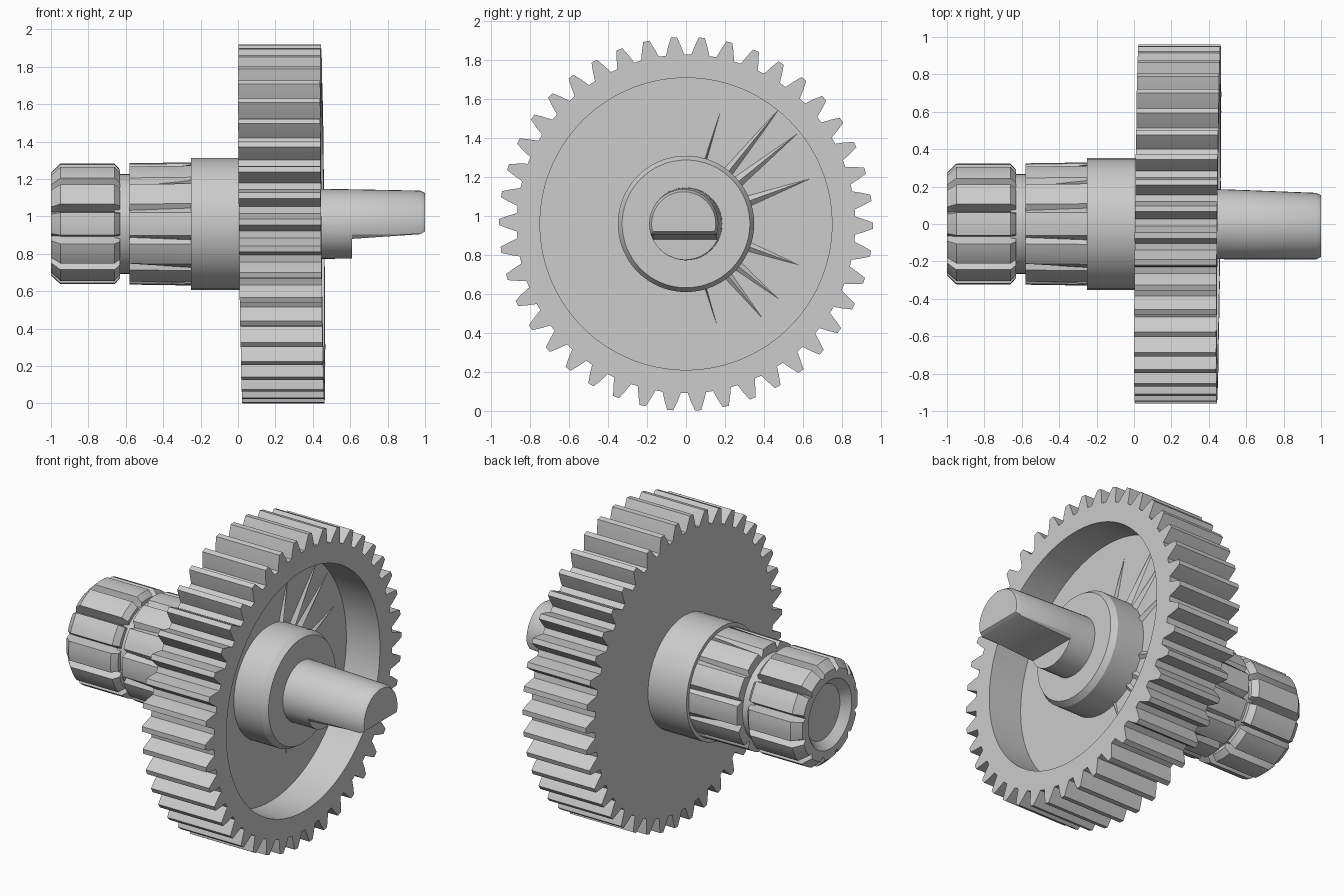
import bpy, bmesh, math

if "Cube" in bpy.data.objects:
    bpy.data.objects.remove(bpy.data.objects["Cube"])

CZ = 0.96  # height of the shaft axis

grey = bpy.data.materials.new("plain grey")
grey.diffuse_color = (0.6, 0.6, 0.6, 1)
grey.use_nodes = True
grey.node_tree.nodes["Principled BSDF"].inputs["Base Color"].default_value = grey.diffuse_color


def finish(bm, name, angle=30):
    bmesh.ops.remove_doubles(bm, verts=bm.verts, dist=0.0004)
    bmesh.ops.recalc_face_normals(bm, faces=bm.faces)
    mesh = bpy.data.meshes.new(name)
    bm.to_mesh(mesh)
    bm.free()
    mesh.materials.append(grey)
    ob = bpy.data.objects.new(name, mesh)
    bpy.context.collection.objects.link(ob)
    bpy.ops.object.select_all(action='DESELECT')
    ob.select_set(True)
    bpy.context.view_layer.objects.active = ob
    bpy.ops.object.shade_smooth_by_angle(angle=math.radians(angle))
    return ob


def toothed(count, steps, start=0.0):
    """Angles around the axis with a 0..1 tooth height; steps are fractions of one pitch."""
    pitch = math.tau / count
    return [(start + (i + f) * pitch, h) for i in range(count) for f, h in steps]


def round_profile(n=36):
    return [(i * math.tau / n, 0) for i in range(n)]


def loft(name, profile, sections, skew=0.0, lean=0.0, angle=30):
    """Sections are (x, root radius, tip radius, optional flat height)."""
    bm = bmesh.new()
    rings = []
    for x, root, tip, *cut in sections:
        ring = []
        for a, h in profile:
            r = root + (tip - root) * h
            y, z = r * math.cos(a), r * math.sin(a)
            if cut:
                z = max(z, cut[0])
            y += lean * (x - 0.4)
            ring.append(bm.verts.new((x + skew * (y - z), y, z + CZ)))
        rings.append(ring)
    n = len(profile)
    for p, q in zip(rings, rings[1:]):
        for i in range(n):
            j = (i + 1) % n
            bm.faces.new((p[i], p[j], q[j], q[i]))
    bm.faces.new(rings[0])
    bm.faces.new(rings[-1])
    return finish(bm, name, angle)


# large gear: toothed rim, dished right side and central hub
gear_teeth = toothed(42, [(-0.36, 0), (-0.24, 0.5), (-0.11, 1), (0.11, 1), (0.24, 0.5), (0.36, 0)], -0.01)
loft("large_gear", gear_teeth, [
    (0.014, 0.87, 0.96), (0.453, 0.87, 0.96),
    (0.453, 0.75, 0.75), (0.22, 0.75, 0.75),
    (0.22, 0.35, 0.35), (0.41, 0.35, 0.35), (0.445, 0.328, 0.328),
], skew=0.01)

# low tapering ribs on the dished web
for k, (deg, reach, half) in enumerate([(20, 0.73, 0.035), (39, 0.74, 0.035),
                                        (51, 0.76, 0.03), (73, 0.61, 0.006)]):
    for side in (1, -1):
        a = math.radians(deg * side)
        c, s = math.cos(a), math.sin(a)
        bm = bmesh.new()
        v = [bm.verts.new((x, r * c - t * s, r * s + t * c + CZ)) for x, r, t in (
            (0.216, 0.33, half), (0.216, 0.33, -half), (0.245, 0.33, 0), (0.221, reach, 0))]
        for f in ((0, 1, 2), (0, 1, 3), (1, 2, 3), (2, 0, 3)):
            bm.faces.new([v[i] for i in f])
        finish(bm, "web_rib_%d_%s" % (k + 1, "upper" if side > 0 else "lower"))

# plain collar beside the gear
loft("collar", round_profile(), [(-0.25, 0.353, 0.353), (0.02, 0.353, 0.353)])

# sleeve with tooth grooves that fade out towards the collar
pinion_teeth = toothed(12, [(-0.5, 0), (-0.36, 1), (-0.12, 1), (0.12, 1), (0.36, 1)])
loft("grooved_sleeve", pinion_teeth, [
    (-0.58, 0.28, 0.325), (-0.24, 0.33, 0.33)])

# neck between sleeve and pinion
loft("neck", round_profile(), [(-0.66, 0.268, 0.268), (-0.56, 0.268, 0.268)])

# small pinion with chamfered ends and a shallow hollow left face
loft("pinion", pinion_teeth, [
    (-0.94, 0.10, 0.10), (-0.95, 0.17, 0.17), (-1.0, 0.215, 0.215),
    (-1.0, 0.25, 0.275), (-0.95, 0.255, 0.323),
    (-0.66, 0.255, 0.323), (-0.63, 0.25, 0.29)])

# right shaft with a stepped flat underneath
loft("flatted_shaft", round_profile(40), [
    (0.40, 0.188, 0.188), (0.61, 0.185, 0.185),
    (0.61, 0.185, 0.185, -0.08), (0.975, 0.178, 0.178, -0.055),
    (1.0, 0.165, 0.165, -0.04)], lean=-0.02)
